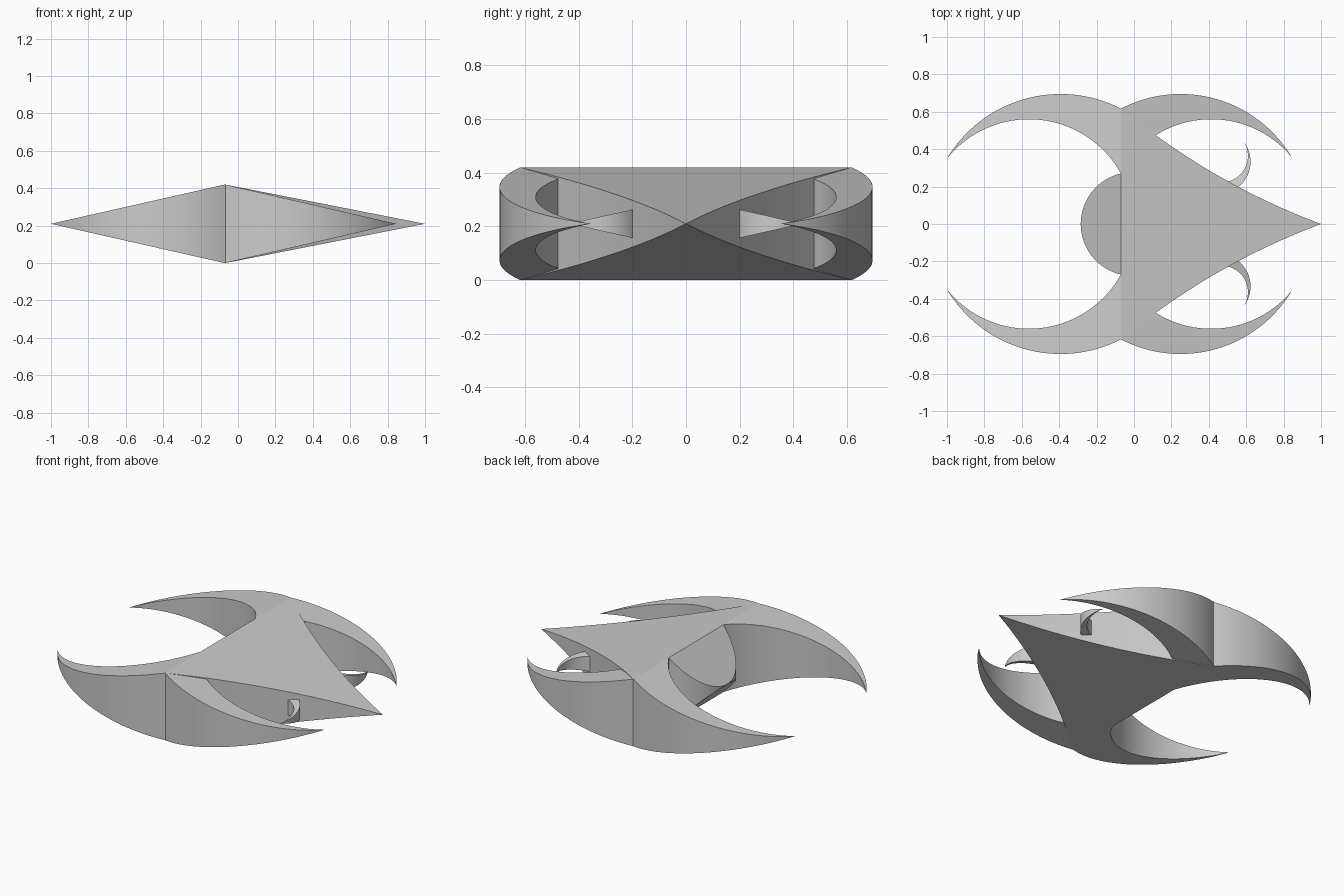
import bpy, bmesh, math
from mathutils import Vector

if "Cube" in bpy.data.objects:
    bpy.data.objects.remove(bpy.data.objects["Cube"], do_unlink=True)

MID = 0.21      # height of the middle plane, also the half thickness at the ridge
RIDGE = -0.07   # x of the ridge line

grey = bpy.data.materials.new("light grey")
grey.use_nodes = True
grey.diffuse_color = (0.6, 0.6, 0.6, 1)
grey.node_tree.nodes["Principled BSDF"].inputs["Base Color"].default_value = (0.6, 0.6, 0.6, 1)


def arc(a, b, c, n=32):
    """Points on the circle from a through b to c."""
    a, b, c = (Vector(p) for p in (a, b, c))
    u, v = b - a, c - a
    d = 2 * (u.x * v.y - u.y * v.x)
    uu, vv = u.length_squared, v.length_squared
    centre = a + Vector((v.y * uu - u.y * vv, u.x * vv - v.x * uu)) / d
    r = (a - centre).length
    start = math.atan2(a.y - centre.y, a.x - centre.x)
    end = math.atan2(c.y - centre.y, c.x - centre.x)
    sweep = (end - start) % math.tau
    if d < 0:
        sweep -= math.tau
    return [(centre.x + r * math.cos(start + sweep * i / n),
             centre.y + r * math.sin(start + sweep * i / n)) for i in range(n + 1)]


def wedge(name, outline, half_height, mirror=False):
    """Solid with the given plan, tapering evenly above and below the middle plane."""
    bm = bmesh.new()
    top, bottom = [], []
    for x, y in outline:
        h = max(half_height(x, y), 0)
        top.append(bm.verts.new((x, y, MID + h)))
        bottom.append(bm.verts.new((x, y, MID - h)))
    bm.faces.new(top)
    bm.faces.new(bottom[::-1])
    for i in range(len(top)):
        bm.faces.new((top[i - 1], bottom[i - 1], bottom[i], top[i]))
    bmesh.ops.remove_doubles(bm, verts=bm.verts[:], dist=0.0002)
    bmesh.ops.recalc_face_normals(bm, faces=bm.faces[:])
    mesh = bpy.data.meshes.new(name)
    bm.to_mesh(mesh)
    bm.free()
    mesh.materials.append(grey)
    obj = bpy.data.objects.new(name, mesh)
    bpy.context.collection.objects.link(obj)
    bpy.ops.object.select_all(action="DESELECT")
    obj.select_set(True)
    bpy.context.view_layer.objects.active = obj
    bpy.ops.object.shade_smooth_by_angle(angle=math.radians(25))
    if mirror:
        mod = obj.modifiers.new("mirror", "MIRROR")
        mod.use_axis = (False, True, False)
    return obj


def taper(tip):
    """Half height falling from the ridge to nothing at the tip."""
    return lambda x, y: MID * (tip - x) / (tip - RIDGE)


# Pointed central hull with concave sides
side = arc((RIDGE, 0.62), (0.5, 0.23), (1, 0))
wedge("central_hull", side + [(x, -y) for x, y in side[-2::-1]], taper(1))

# Rounded wedge behind the ridge
wedge("rear_cap", arc((RIDGE, 0.27), (-0.285, 0), (RIDGE, -0.27)), taper(-0.285))

# Long crescent wings on the -x side
outer = arc((RIDGE, 0.617), (-0.4, 0.695), (-1, 0.35))
inner = arc((-1, 0.35), (-0.57, 0.56), (RIDGE, 0.27))
wedge("long_wings", outer + inner[1:], taper(-1), True)

# Shorter crescent wings on the +x side
outer = arc((RIDGE, 0.617), (0.25, 0.695), (0.845, 0.355))
inner = arc((0.845, 0.355), (0.42, 0.56), (0.12, 0.477))
wedge("short_wings", outer + inner[1:] + [(RIDGE, 0.45)], taper(0.845), True)

# Small hooked fins beside the point
outer = arc((0.53, 0.18), (0.62, 0.3), (0.59, 0.435), 20)
inner = arc((0.59, 0.435), (0.585, 0.285), (0.49, 0.225), 20)
wedge("hook_fins", outer + inner[1:], lambda x, y: 0.053 * (0.435 - y) / 0.235, True)
